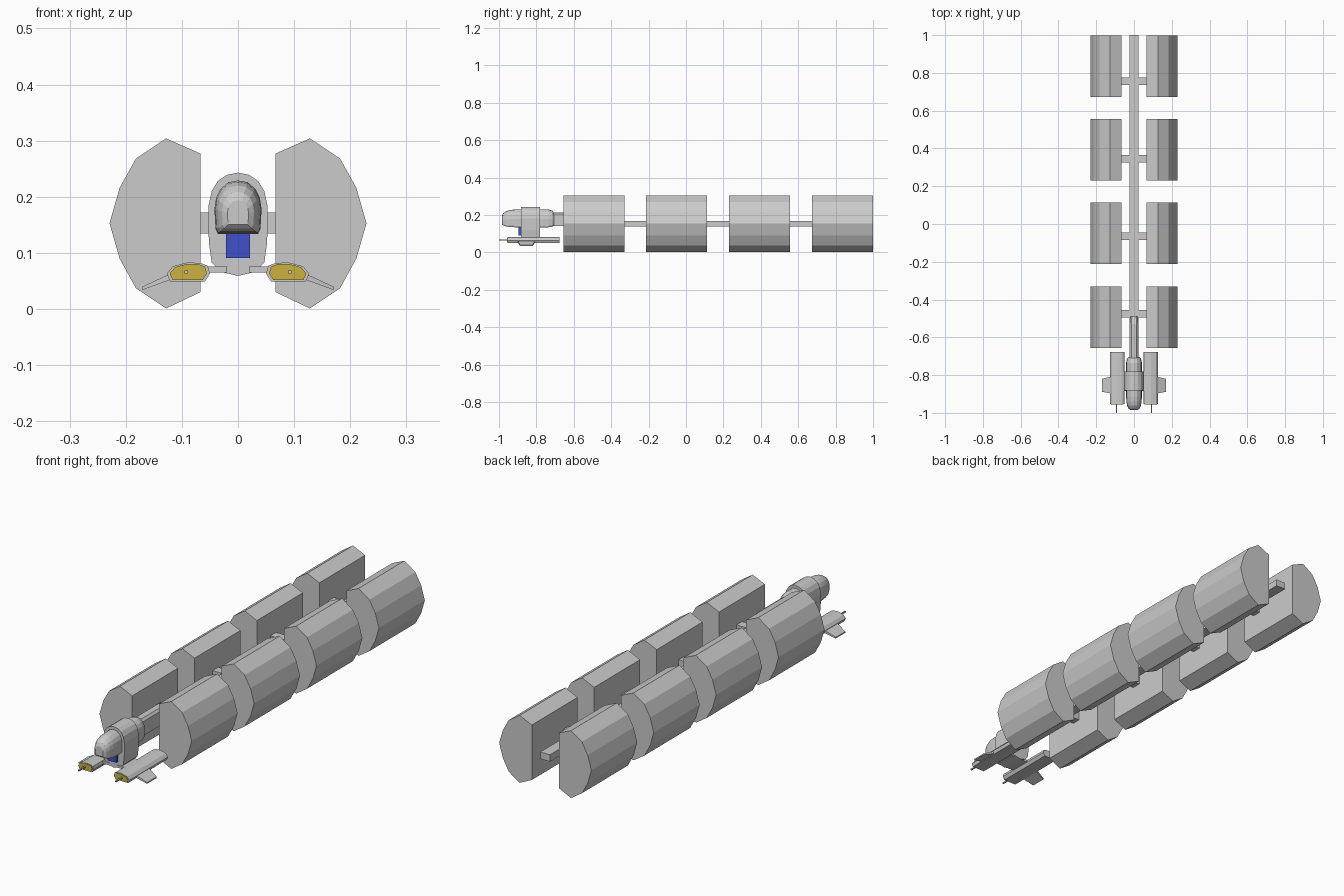
import bpy, bmesh

if "Cube" in bpy.data.objects:
    bpy.data.objects.remove(bpy.data.objects["Cube"])

def loft(name, rings, mirror=False, color=None):
    """Skin equal-length rings of 3D points and cap both ends."""
    bm = bmesh.new()
    vs = [[bm.verts.new(p) for p in r] for r in rings]
    n = len(vs[0])
    for a, b in zip(vs, vs[1:]):
        for i in range(n):
            j = (i + 1) % n
            bm.faces.new((a[i], a[j], b[j], b[i]))
    bm.faces.new(vs[0])
    bm.faces.new(vs[-1])
    bmesh.ops.recalc_face_normals(bm, faces=bm.faces)
    me = bpy.data.meshes.new(name)
    bm.to_mesh(me)
    bm.free()
    ob = bpy.data.objects.new(name, me)
    bpy.context.collection.objects.link(ob)
    if mirror:
        ob.modifiers.new("mirror", 'MIRROR').use_mirror_merge = False
    if color:
        mat = bpy.data.materials.new(name + "_paint")
        mat.diffuse_color = color
        mat.use_nodes = True
        mat.node_tree.nodes["Principled BSDF"].inputs["Base Color"].default_value = mat.diffuse_color
        me.materials.append(mat)
    return ob

def section(pts, y, s=1.0, c=(0, 0)):
    """Place an (x, z) outline at y, scaled about c."""
    return [(c[0] + (x - c[0]) * s, y, c[1] + (z - c[1]) * s) for x, z in pts]

def prism(name, pts, y0, y1, **kw):
    return loft(name, [section(pts, y0), section(pts, y1)], **kw)

def box(name, x0, x1, y0, y1, z0, z1, **kw):
    return prism(name, [(x0, z0), (x1, z0), (x1, z1), (x0, z1)], y0, y1, **kw)

def symmetric(half):
    """Complete a right-hand outline (top to bottom) with its left half."""
    return half + [(-x, z) for x, z in reversed(half) if x > 0]

# Cargo tanks in four mirrored pairs, each with a cross bar
tank = [(0.067, 0.277), (0.128, 0.304), (0.182, 0.268), (0.211, 0.216), (0.229, 0.153),
        (0.211, 0.09), (0.182, 0.037), (0.128, 0.001), (0.067, 0.03)]
for i in range(4):
    y = -0.656 + i * 0.443
    prism(f"cargo_tank_{i + 1}", tank, y, y + 0.326, mirror=True)
    yc = -0.474 + i * 0.41
    box(f"cross_bar_{i + 1}", -0.068, 0.068, yc - 0.02, yc + 0.02, 0.135, 0.172)

# Spine beam and neck behind the cabin
box("spine_beam", -0.024, 0.024, -0.53, 1.0, 0.137, 0.168)
neck = symmetric([(0.014, 0.214), (0.023, 0.204), (0.023, 0.14)])
loft("neck", [section(neck, -0.72), section(neck, -0.53),
              section(neck, -0.49, 0.8, (0, 0.14))])

# Cabin with rounded nose and tail
cabin = symmetric([(0, 0.229), (0.017, 0.226), (0.031, 0.214), (0.039, 0.198),
                   (0.042, 0.178), (0.040, 0.142), (0.036, 0.134)])
c = (0, 0.165)
loft("cabin", [section(cabin, y, s, c) for y, s in
               [(-0.985, 0.45), (-0.978, 0.68), (-0.962, 0.86), (-0.94, 0.96), (-0.915, 1.0),
                (-0.735, 1.0), (-0.715, 0.9), (-0.705, 0.7)]])

# Egg-shaped collar around the cabin
collar = symmetric([(0, 0.243), (0.02, 0.239), (0.036, 0.228), (0.047, 0.21), (0.053, 0.182),
                    (0.052, 0.12), (0.047, 0.083), (0.03, 0.066), (0, 0.059)])
prism("collar", collar, -0.882, -0.78)

# Blue sensor block under the nose
box("sensor_block", -0.021, 0.021, -0.895, -0.875, 0.091, 0.138, color=(0.05, 0.08, 0.6, 1))

# Side pods with gold faces, probes, struts and fins
pod = [(0.05, 0.063), (0.054, 0.077), (0.067, 0.082), (0.09, 0.083), (0.116, 0.076),
       (0.127, 0.063), (0.121, 0.049), (0.059, 0.049)]
pc = (0.089, 0.066)
prism("pod", pod, -0.953, -0.677, mirror=True)
loft("pod_face", [section(pod, -0.956, 0.86, pc), section(pod, -0.95, 0.86, pc)],
     mirror=True, color=(0.6, 0.45, 0.05, 1))
box("probe", 0.089, 0.095, -1.0, -0.95, 0.063, 0.069, mirror=True)
box("pod_strut", 0.02, 0.06, -0.885, -0.79, 0.065, 0.076, mirror=True)
loft("fin", [[(0.11, -0.9, 0.056), (0.11, -0.805, 0.056), (0.11, -0.805, 0.068), (0.11, -0.9, 0.068)],
             [(0.17, -0.888, 0.034), (0.17, -0.82, 0.034), (0.17, -0.82, 0.04), (0.17, -0.888, 0.04)]],
     mirror=True)
